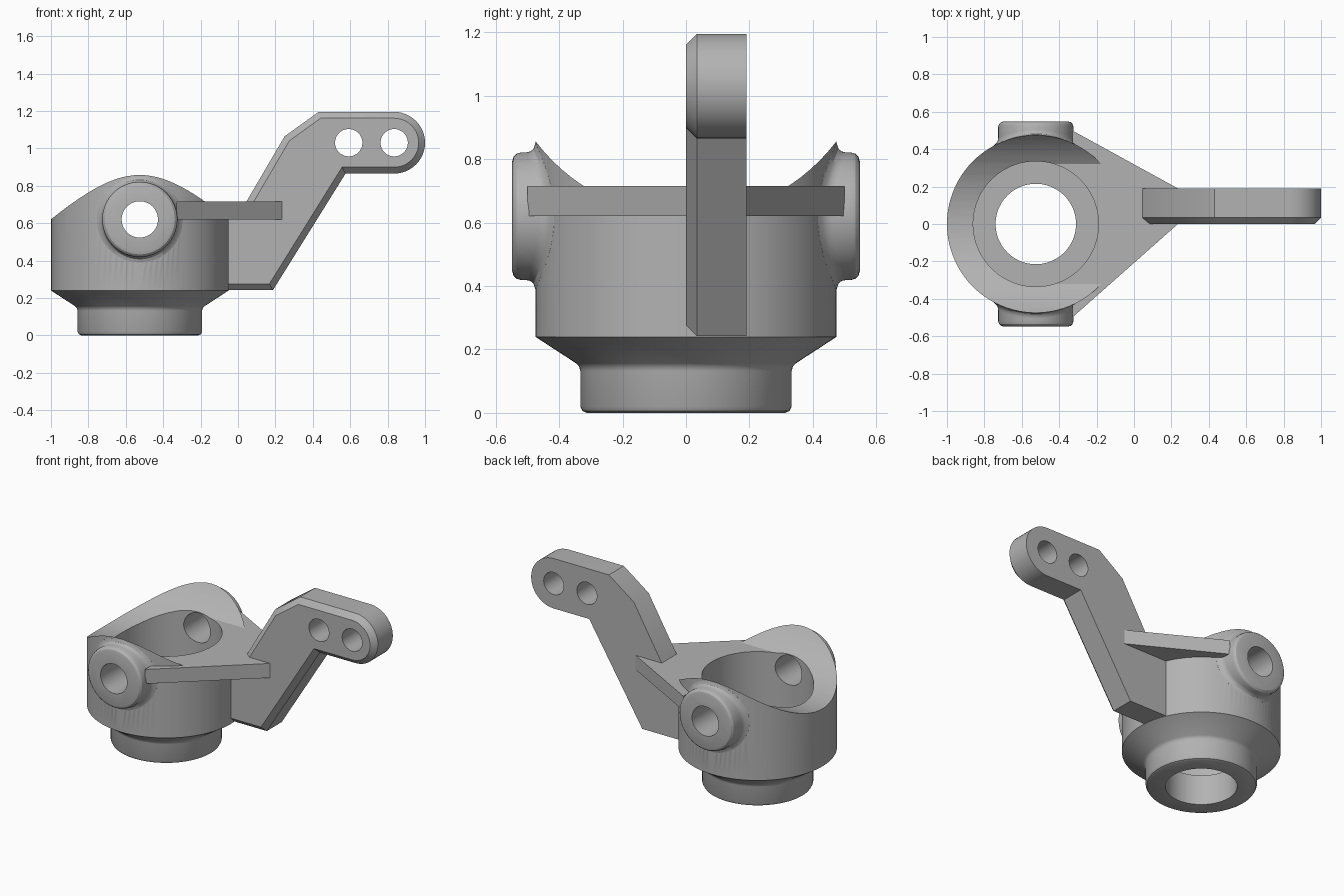
import bpy, bmesh
from math import sin, cos, pi, sqrt, radians
from mathutils import Matrix, Vector

if "Cube" in bpy.data.objects:
    bpy.data.objects.remove(bpy.data.objects["Cube"], do_unlink=True)

CX = -0.525      # hub axis
HUB_R = 0.475
BOSS_Z = 0.62
SEG = 96

grey = bpy.data.materials.new("plain grey")
grey.use_nodes = True
grey.diffuse_color = (0.45, 0.45, 0.45, 1)
grey.node_tree.nodes["Principled BSDF"].inputs["Base Color"].default_value = (0.45, 0.45, 0.45, 1)


def finish(bm, name):
    bmesh.ops.recalc_face_normals(bm, faces=bm.faces)
    mesh = bpy.data.meshes.new(name)
    bm.to_mesh(mesh)
    bm.free()
    mesh.materials.append(grey)
    ob = bpy.data.objects.new(name, mesh)
    bpy.context.collection.objects.link(ob)
    return ob


def rings(name, profile, place):
    """Loft closed rings, one per profile entry; place(entry, angle) gives a point."""
    bm = bmesh.new()
    loops = [[bm.verts.new(place(p, 2 * pi * i / SEG)) for i in range(SEG)] for p in profile]
    for a, b in zip(loops, loops[1:]):
        for i in range(SEG):
            j = (i + 1) % SEG
            bm.faces.new((a[i], a[j], b[j], b[i]))
    bm.faces.new(loops[0])
    bm.faces.new(loops[-1])
    return finish(bm, name)


def rod(name, radius, centre, length, axis):
    bm = bmesh.new()
    turn = Vector((0, 0, 1)).rotation_difference(Vector(axis)).to_matrix().to_4x4()
    bmesh.ops.create_cone(bm, cap_ends=True, segments=SEG, radius1=radius, radius2=radius,
                          depth=length, matrix=Matrix.Translation(centre) @ turn)
    return finish(bm, name)


def prism(name, points, offset, chamfer=0):
    """Extrude a closed outline by offset; chamfer its starting face."""
    bm = bmesh.new()
    face = bm.faces.new([bm.verts.new(p) for p in points])
    rim = list(face.edges)
    out = bmesh.ops.extrude_face_region(bm, geom=[face], use_keep_orig=True)
    bmesh.ops.translate(bm, vec=offset,
                        verts=[g for g in out["geom"] if isinstance(g, bmesh.types.BMVert)])
    bmesh.ops.recalc_face_normals(bm, faces=bm.faces)
    if chamfer:
        bmesh.ops.bevel(bm, geom=rim, offset=chamfer, segments=1, affect='EDGES')
    return finish(bm, name)


def combine(target, tool, operation):
    mod = target.modifiers.new("combine", 'BOOLEAN')
    mod.operation, mod.object, mod.solver = operation, tool, 'EXACT'
    bpy.context.view_layer.objects.active = target
    bpy.ops.object.modifier_apply(modifier=mod.name)
    bpy.data.objects.remove(tool, do_unlink=True)


# Hub: collar, cone and barrel in one turned profile
hub_profile = [(0.313, 0), (0.326, 0.006), (0.333, 0.02), (0.333, 0.132), (0.337, 0.146),
               (0.346, 0.156), (HUB_R, 0.24), (HUB_R, 0.95)]
knuckle = rings("knuckle_hub", hub_profile,
                lambda p, a: (CX + p[0] * cos(a), p[0] * sin(a), p[1]))

# Side bosses: flared foot follows the barrel, rounded rim at the outer end
boss_profile = [(0.23, -0.04, True), (0.23, 0, True), (0.212, 0.006, True), (0.204, 0.016, True),
                (0.201, 0.03, True), (0.201, 0.52, False), (0.197, 0.534, False),
                (0.187, 0.544, False), (0.173, 0.548, False)]


for side, label in ((-1, "front_boss"), (1, "back_boss")):
    def boss_point(p, a):
        x = p[0] * cos(a)
        y = p[1] + (sqrt(HUB_R ** 2 - x ** 2) if p[2] else 0)
        return (CX + x, side * y, BOSS_Z + p[0] * sin(a))
    combine(knuckle, rings(label, boss_profile, boss_point), 'UNION')

# Saddle-shaped top of the barrel
ARCH_R = 0.594
combine(knuckle, rod("saddle_cutter", ARCH_R, (CX, 0, BOSS_Z + ARCH_R), 1.6, (1, 0, 0)), 'DIFFERENCE')

# Web plate between hub and arm
web = [(-0.33, -0.5), (0.235, 0), (0.235, 0.19), (-0.33, 0.5),
       (-0.33, 0.4), (-0.5, 0.32), (-0.5, -0.32), (-0.33, -0.4)]
combine(knuckle, prism("web_plate", [(x, y, 0.62) for x, y in web], (0, 0, 0.095)), 'UNION')

# Cranked arm with a round end and a chamfered front edge
EYE_X, EYE_Z, EYE_R = 0.835, 1.03, 0.165
arm = [(-0.12, 0.242), (0.187, 0.242), (0.575, EYE_Z - EYE_R)]
arm += [(EYE_X + EYE_R * cos(t), EYE_Z + EYE_R * sin(t))
        for t in (radians(-90 + 7.5 * i) for i in range(25))]
arm += [(0.431, EYE_Z + EYE_R), (0.249, 1.064), (0.03, 0.69), (-0.12, 0.69)]
combine(knuckle, prism("arm", [(x, 0, z) for x, z in arm], (0, 0.19, 0), 0.034), 'UNION')

# Bores and holes
cuts = [("wide_bore", 0.335, (CX, 0, 1.2), 2, (0, 0, 1)),
        ("narrow_bore", 0.215, (CX, 0, 0.2), 1, (0, 0, 1)),
        ("boss_hole", 0.097, (CX, 0, BOSS_Z), 2, (0, 1, 0)),
        ("inner_eye", 0.073, (0.592, 0, EYE_Z), 1, (0, 1, 0)),
        ("outer_eye", 0.073, (EYE_X, 0, EYE_Z), 1, (0, 1, 0))]
for cut in cuts:
    combine(knuckle, rod(*cut), 'DIFFERENCE')

# Smooth shading with crisp machined edges
knuckle.name = "steering_knuckle"
bpy.ops.object.select_all(action='DESELECT')
knuckle.select_set(True)
bpy.context.view_layer.objects.active = knuckle
bpy.ops.object.shade_smooth_by_angle(angle=radians(28))
